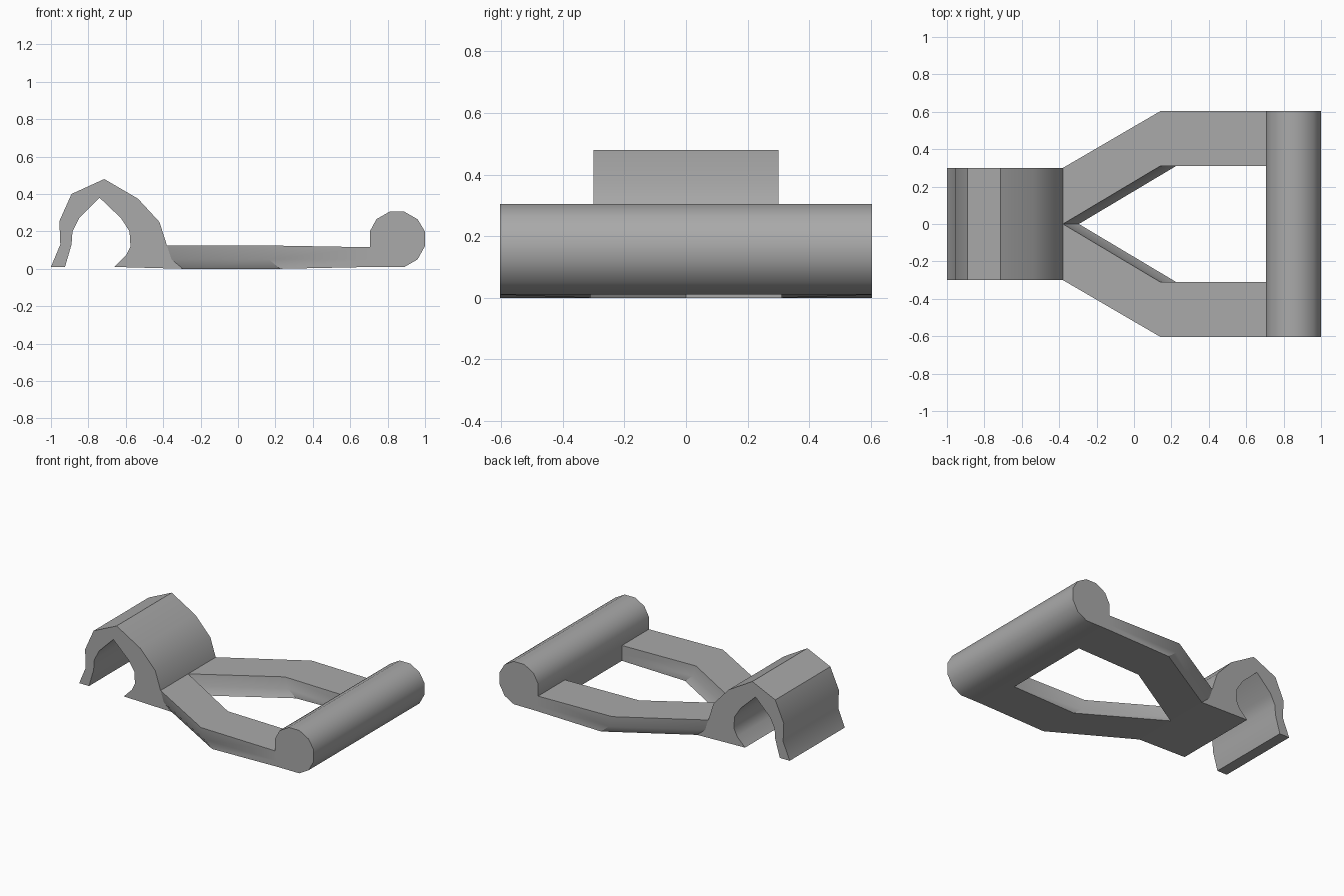
import bpy
import bmesh
import math

if "Cube" in bpy.data.objects:
    bpy.data.objects.remove(bpy.data.objects["Cube"], do_unlink=True)

grey = bpy.data.materials.new("plain grey")
grey.use_nodes = True
grey.diffuse_color = (0.4, 0.4, 0.4, 1)
grey.node_tree.nodes["Principled BSDF"].inputs["Base Color"].default_value = (0.4, 0.4, 0.4, 1)


def loft(name, rings):
    """Join equal rings of points into a closed solid."""
    bm = bmesh.new()
    loops = [[bm.verts.new(p) for p in ring] for ring in rings]
    n = len(loops[0])
    for a, b in zip(loops, loops[1:]):
        for i in range(n):
            j = (i + 1) % n
            bm.faces.new((a[i], a[j], b[j], b[i]))
    bm.faces.new(loops[0][::-1])
    bm.faces.new(loops[-1])
    bmesh.ops.recalc_face_normals(bm, faces=bm.faces)
    mesh = bpy.data.meshes.new(name)
    bm.to_mesh(mesh)
    bm.free()
    mesh.materials.append(grey)
    obj = bpy.data.objects.new(name, mesh)
    bpy.context.collection.objects.link(obj)
    bpy.ops.object.select_all(action='DESELECT')
    obj.select_set(True)
    bpy.context.view_layer.objects.active = obj
    bpy.ops.object.shade_smooth_by_angle(angle=math.radians(35))
    return obj


def extrude_y(name, profile, half):
    return loft(name, [[(x, y, z) for x, z in profile] for y in (-half, half)])


# Undercut shared by the clip foot and both arms: height, forward shift
undercut = [(0.0, 0.085), (0.05, 0.025), (0.125, 0.0)]

# Open snap clip
outer = [(-1, 0.01), (-0.95, 0.13), (-0.955, 0.255), (-0.89, 0.4),
         (-0.715, 0.48), (-0.535, 0.375), (-0.42, 0.25)]
foot = [(-0.38 + dx, z) for z, dx in reversed(undercut)]
inner = [(-0.66, 0.01), (-0.6, 0.07), (-0.575, 0.12), (-0.58, 0.2), (-0.625, 0.27),
         (-0.74, 0.38), (-0.85, 0.27), (-0.885, 0.2), (-0.89, 0.13), (-0.925, 0.01)]
extrude_y("clip", outer + foot + inner, 0.3)

# Cross bar with a flat underside
bar = [(0.705, 0.01), (0.705, 0.2), (0.74, 0.265), (0.81, 0.305), (0.89, 0.305),
       (0.96, 0.265), (0.999, 0.2), (0.999, 0.12), (0.96, 0.05), (0.89, 0.01)]
extrude_y("cross_bar", bar, 0.603)

# Two bent arms joining clip and bar
plan = [(-0.38, 0.3), (0.14, 0.603), (0.72, 0.603),
        (0.72, 0.31), (0.14, 0.31), (-0.38, 0)]
for name, side in (("left_arm", -1), ("right_arm", 1)):
    rings = []
    for z, dx in undercut:
        rings.append([(x + (dx if x < 0.5 else 0), side * y,
                       z - 0.01 if z > 0.1 and x > 0.5 else max(z, 0.01 if x > 0.5 else 0))
                      for x, y in plan])
    loft(name, rings)
